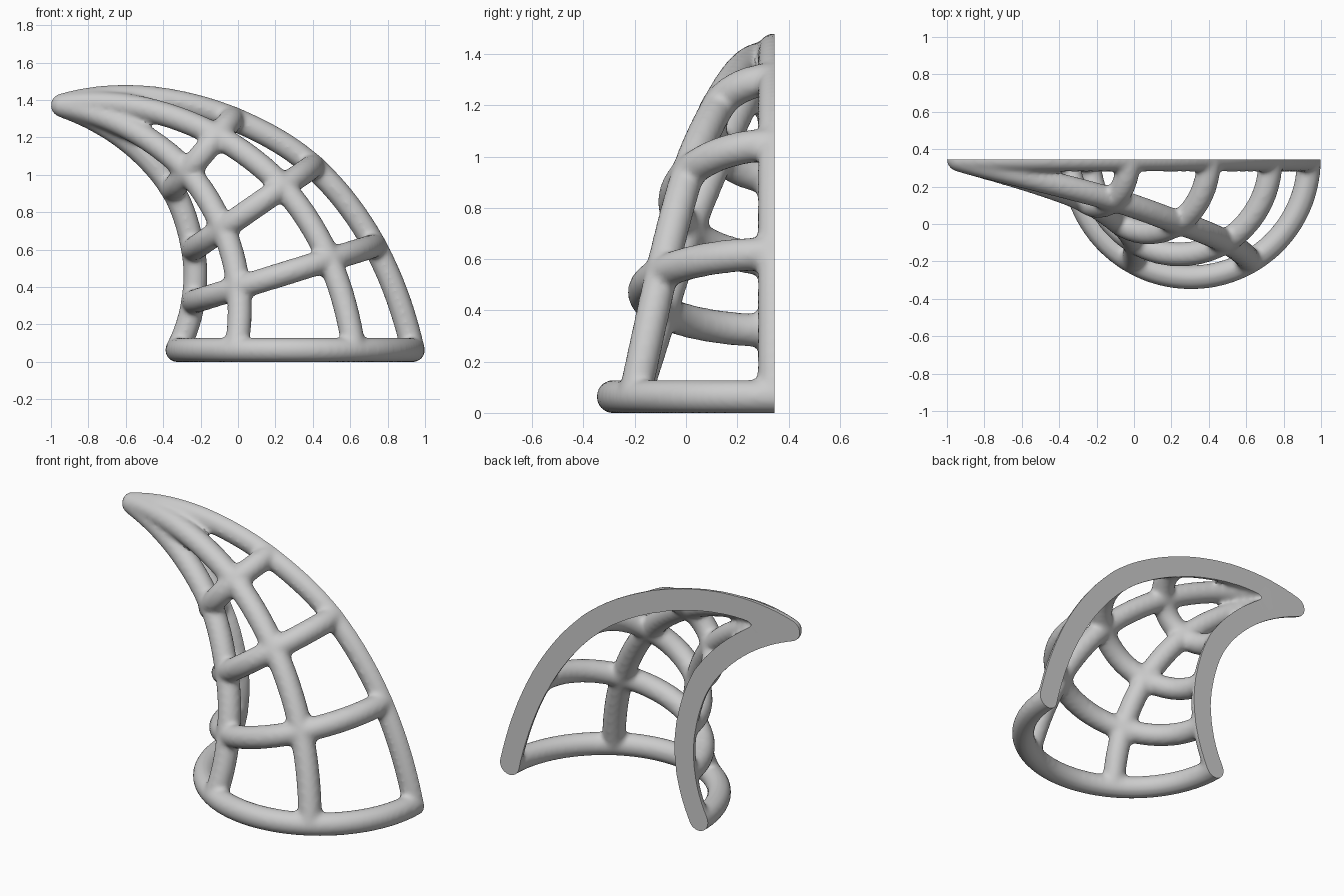
import bpy
import bmesh
import math
from mathutils import Vector

if "Cube" in bpy.data.objects:
    bpy.data.objects.remove(bpy.data.objects["Cube"], do_unlink=True)

BACK_Y = 0.345      # flat back plane
TUBE = 0.0655       # slightly oversized, the smoothing shrinks it a little
TIP = (-0.9375, 1.37)

# Side profiles of the horn (x, z), matched level by level from base to tip
OUTER = [(0.935, 0.0625), (0.73, 0.62), (0.40, 1.045), (-0.03, 1.30), (-0.5, 1.412), TIP]
INNER = [(-0.325, 0.0625), (-0.24, 0.32), (-0.24, 0.60), (-0.35, 0.92), (-0.60, 1.19), TIP]


def smooth_path(points, steps=12):
    """Catmull-Rom curve through the points."""
    p = [Vector(q) for q in points]
    p = [3 * p[0] - 3 * p[1] + p[2]] + p + [3 * p[-1] - 3 * p[-2] + p[-3]]
    path = []
    for a, b, c, d in zip(p, p[1:], p[2:], p[3:]):
        for i in range(steps):
            t = i / steps
            path.append(0.5 * (2 * b + (c - a) * t + (2 * a - 5 * b + 4 * c - d) * t ** 2
                               + (3 * b - a - 3 * c + d) * t ** 3))
    return path + [p[-2]]


def on_arc(outer, inner, angle):
    """Point on the round cross-section spanning the two profile points."""
    centre = (outer + inner) / 2
    half = (outer - inner) / 2
    flat = centre + half * math.cos(angle)
    return Vector((flat.x, BACK_Y - half.length * math.sin(angle), flat.y))


def add_tube(curve, points):
    spline = curve.splines.new("POLY")
    spline.points.add(len(points) - 1)
    for target, p in zip(spline.points, points):
        target.co = (*p, 1)


cage = bpy.data.curves.new("cage_tubes", "CURVE")
cage.dimensions = "3D"
cage.bevel_depth = TUBE
cage.bevel_resolution = 6
cage.use_fill_caps = True

# Long ribs from base to tip, evenly spread round the half section
outer_path, inner_path = smooth_path(OUTER), smooth_path(INNER)
for k in range(4):
    add_tube(cage, [on_arc(o, i, math.pi * k / 3) for o, i in zip(outer_path, inner_path)])

# Base ring and three cross rings, running a little past the back plane
for o, i in list(zip(OUTER, INNER))[:4]:
    reach = 0.12 / (Vector(o) - Vector(i)).length
    add_tube(cage, [on_arc(Vector(o), Vector(i), -reach + (math.pi + 2 * reach) * s / 48)
                    for s in range(49)])

# Turn the tubes into a mesh and add the rounded tip
tubes = bpy.data.objects.new("cage_tubes", cage)
bpy.context.collection.objects.link(tubes)
graph = bpy.context.evaluated_depsgraph_get()
mesh = bpy.data.meshes.new_from_object(tubes.evaluated_get(graph))
bpy.data.objects.remove(tubes, do_unlink=True)
bm = bmesh.new()
bm.from_mesh(mesh)
ball = bmesh.ops.create_icosphere(bm, subdivisions=3, radius=TUBE)
bmesh.ops.translate(bm, verts=ball["verts"], vec=(TIP[0], BACK_Y, TIP[1]))
bmesh.ops.recalc_face_normals(bm, faces=bm.faces)
bm.to_mesh(mesh)
bm.free()

# Fuse the tubes with soft fillets at the joints
horn = bpy.data.objects.new("horn_cage", mesh)
bpy.context.collection.objects.link(horn)
fuse = horn.modifiers.new("fuse", "REMESH")
fuse.mode = "VOXEL"
fuse.voxel_size = 0.014
soften = horn.modifiers.new("soften", "SMOOTH")
soften.factor = 0.5
soften.iterations = 8
graph = bpy.context.evaluated_depsgraph_get()
fused = bpy.data.meshes.new_from_object(horn.evaluated_get(graph))
horn.modifiers.clear()
horn.data = fused

# Slice the back flat and cap it
bm = bmesh.new()
bm.from_mesh(fused)
bmesh.ops.bisect_plane(bm, geom=bm.verts[:] + bm.edges[:] + bm.faces[:], dist=1e-4,
                       plane_co=(0, BACK_Y, 0), plane_no=(0, 1, 0), clear_outer=True)
rim = [e for e in bm.edges if e.is_boundary]
bmesh.ops.triangle_fill(bm, edges=rim, use_beauty=True, normal=(0, 1, 0))
bmesh.ops.recalc_face_normals(bm, faces=bm.faces)
base = min(v.co.z for v in bm.verts)
bmesh.ops.translate(bm, verts=bm.verts, vec=(0, 0, -base))
bm.to_mesh(fused)
bm.free()

# Single plain grey
grey = bpy.data.materials.new("light_grey")
grey.use_nodes = True
colour = (0.6, 0.6, 0.6, 1)
grey.diffuse_color = colour
grey.node_tree.nodes["Principled BSDF"].inputs["Base Color"].default_value = colour
fused.materials.clear()
fused.materials.append(grey)
for face in fused.polygons:
    face.material_index = 0

bpy.ops.object.select_all(action="DESELECT")
horn.select_set(True)
bpy.context.view_layer.objects.active = horn
bpy.ops.object.shade_smooth_by_angle(angle=math.radians(40))
